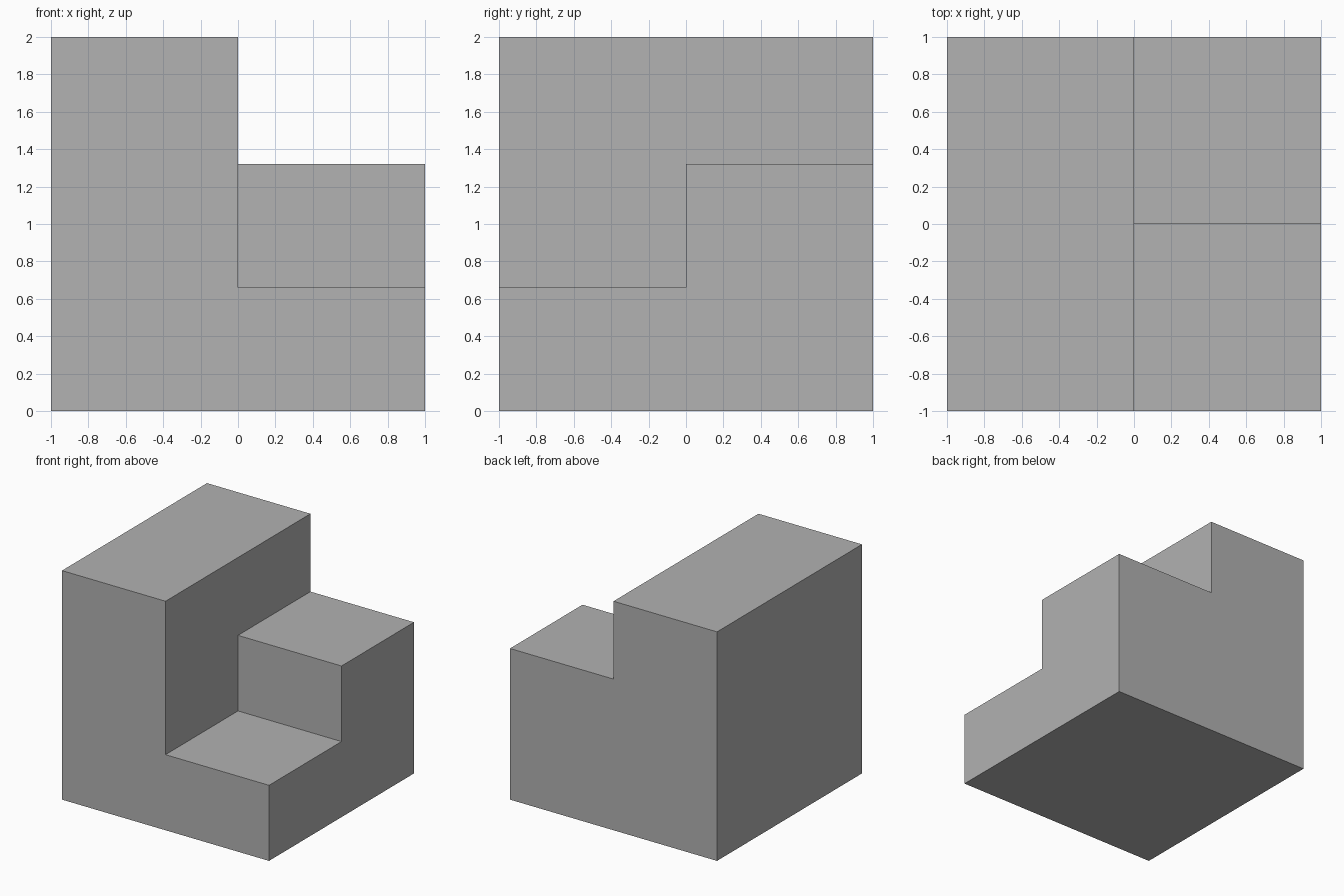
import bpy, bmesh

if "Cube" in bpy.data.objects:
    bpy.data.objects.remove(bpy.data.objects["Cube"])

# Single matte grey
grey = bpy.data.materials.new("grey")
grey.diffuse_color = (0.445, 0.445, 0.445, 1)
grey.use_nodes = True
grey.node_tree.nodes["Principled BSDF"].inputs["Base Color"].default_value = grey.diffuse_color


def extrude_profile(name, profile, x0, x1):
    """Extrude a closed (y, z) profile along x."""
    bm = bmesh.new()
    face = bm.faces.new([bm.verts.new((x0, y, z)) for y, z in profile])
    ext = bmesh.ops.extrude_face_region(bm, geom=[face])["geom"]
    verts = [g for g in ext if isinstance(g, bmesh.types.BMVert)]
    bmesh.ops.translate(bm, verts=verts, vec=(x1 - x0, 0, 0))
    bmesh.ops.recalc_face_normals(bm, faces=bm.faces)
    mesh = bpy.data.meshes.new(name)
    bm.to_mesh(mesh)
    bm.free()
    mesh.materials.append(grey)
    obj = bpy.data.objects.new(name, mesh)
    bpy.context.collection.objects.link(obj)
    return obj


# Solid block
block = extrude_profile("stepped_block", [(-1, 0), (1, 0), (1, 2), (-1, 2)], 0 - 1, 1)

# Stair-shaped cutter: low front step, middle back step
LOW, MID = 0.66, 1.32
cutter = extrude_profile(
    "step_cutter",
    [(-1.5, LOW), (0, LOW), (0, MID), (1.5, MID), (1.5, 2.5), (-1.5, 2.5)], 0, 1.5)

# Cut the steps out of the right half
cut = block.modifiers.new("steps", "BOOLEAN")
cut.operation = "DIFFERENCE"
cut.solver = "EXACT"
cut.object = cutter
bpy.context.view_layer.objects.active = block
bpy.ops.object.modifier_apply(modifier=cut.name)
bpy.data.objects.remove(cutter)
